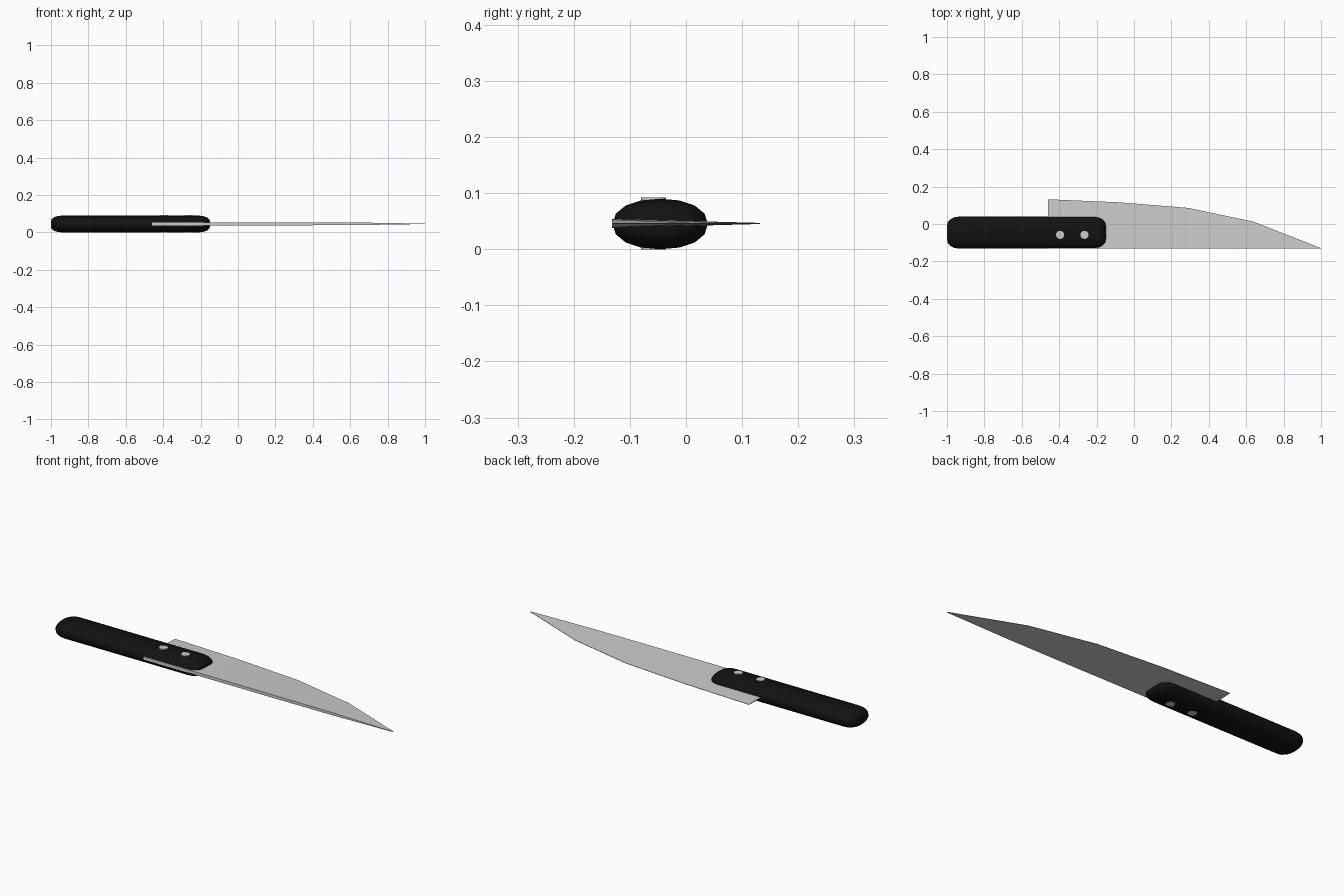
import bpy, bmesh, math

if "Cube" in bpy.data.objects:
    bpy.data.objects.remove(bpy.data.objects["Cube"])

def finish(name, bm, color=None, smooth=False):
    bmesh.ops.recalc_face_normals(bm, faces=bm.faces)
    me = bpy.data.meshes.new(name)
    bm.to_mesh(me)
    bm.free()
    ob = bpy.data.objects.new(name, me)
    bpy.context.collection.objects.link(ob)
    if color:
        mat = bpy.data.materials.new(name + "_material")
        mat.diffuse_color = color
        mat.use_nodes = True
        mat.node_tree.nodes["Principled BSDF"].inputs["Base Color"].default_value = mat.diffuse_color
        me.materials.append(mat)
    if smooth:
        bpy.ops.object.select_all(action='DESELECT')
        ob.select_set(True)
        bpy.context.view_layer.objects.active = ob
        bpy.ops.object.shade_smooth_by_angle(angle=math.radians(40))
    return ob

def loft(bm, rings):
    rows = [[bm.verts.new(p) for p in ring] for ring in rings]
    n = len(rows[0])
    for a, b in zip(rows, rows[1:]):
        for i in range(n):
            j = (i + 1) % n
            bm.faces.new((a[i], a[j], b[j], b[i]))
    bm.faces.new(rows[0])
    bm.faces.new(rows[-1])

ZC = 0.046

# handle: rounded oval grip, lofted along x with rounded ends
SIDES, HY, HZ, YC = 16, 0.085, 0.045, -0.046
X0, X1, R = -1.0, -0.15, 0.06

def oval(x, hy, hz):
    pts = []
    for i in range(SIDES):
        a = 2 * math.pi * i / SIDES
        c, s = math.cos(a), math.sin(a)
        pts.append((x, YC + hy * math.copysign(abs(c) ** 0.92, c),
                    0.045 + hz * math.copysign(abs(s) ** 0.92, s)))
    return pts

steps = [math.radians(d) for d in (0, 22.5, 45, 67.5, 90)]
ends = [(R * (1 - math.sin(t)), 1 - math.sin(math.pi / 2 - t)) for t in steps]
ends = [(R * (1 - math.cos(t)), R * (1 - math.sin(t))) for t in steps]
rings = [oval(X0 + dx, HY - 0.8 * i, HZ - 0.5 * i) for dx, i in ends]
rings += [oval(X1 - dx, HY - 0.8 * i, HZ - 0.5 * i) for dx, i in reversed(ends)]
bm = bmesh.new()
loft(bm, rings)
finish("handle", bm, (0.006, 0.006, 0.006, 1), True)

# blade: straight thick spine at -y, curved thin cutting edge at +y
profile = [(-0.46, 0.132, 0.008), (-0.08, 0.116, 0.008), (0.29, 0.086, 0.008),
           (0.64, 0.012, 0.007), (1.0, -0.129, 0.001)]
SPINE = -0.132
bm = bmesh.new()
loft(bm, [[(x, SPINE, ZC - t), (x, SPINE, ZC + t),
           (x, y, ZC + 0.001), (x, y, ZC - 0.001)] for x, y, t in profile])
finish("blade", bm)

# rivets through the grip
for k, x in enumerate((-0.395, -0.265)):
    bm = bmesh.new()
    bmesh.ops.create_cone(bm, cap_ends=True, segments=16, radius1=0.022,
                          radius2=0.022, depth=0.092)
    bmesh.ops.translate(bm, verts=bm.verts, vec=(x, -0.058, 0.046))
    finish(f"rivet_{k + 1}", bm, None, True)
